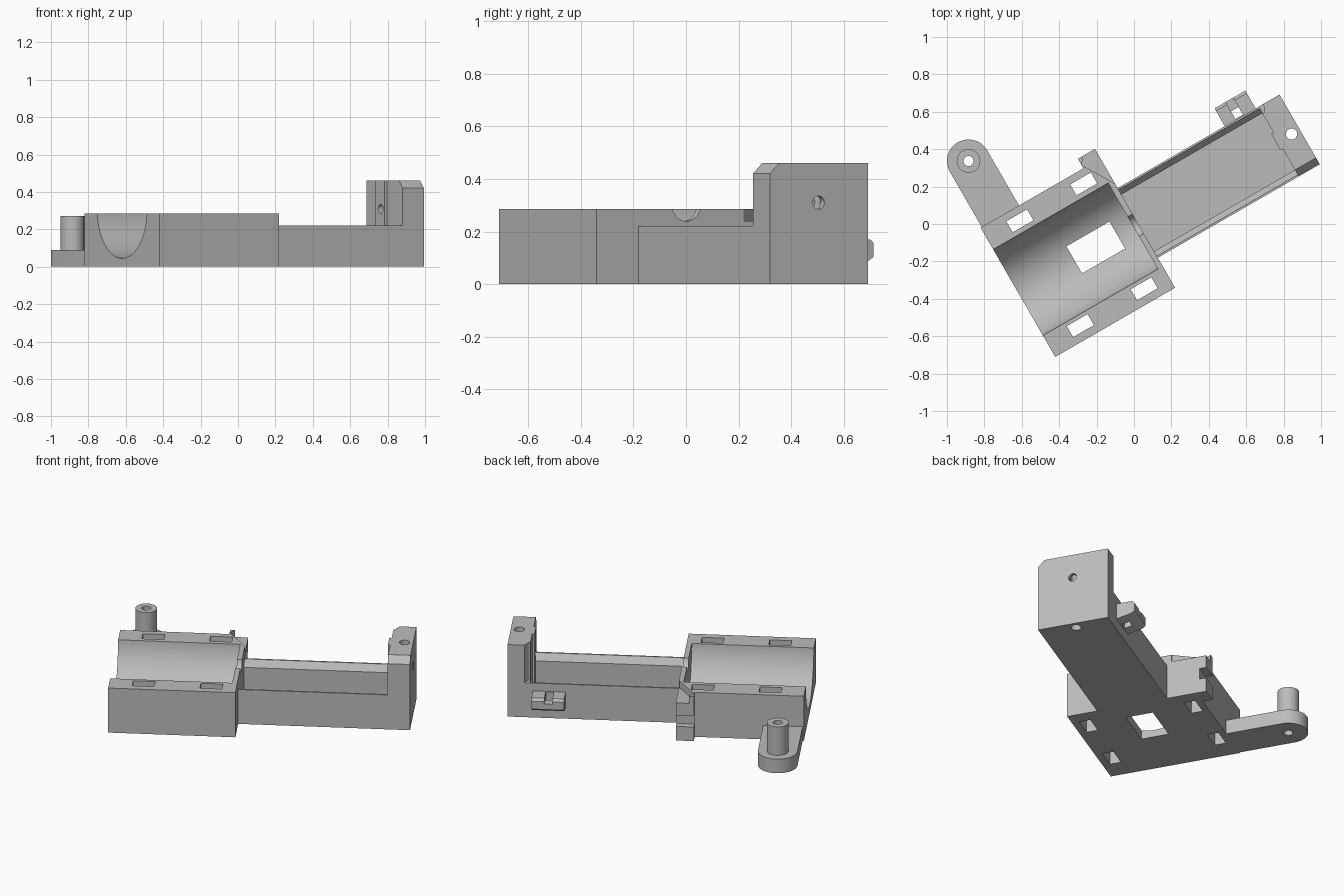
import bpy, bmesh, math

if "Cube" in bpy.data.objects:
    bpy.data.objects.remove(bpy.data.objects["Cube"])

grey = bpy.data.materials.new("plain grey")
grey.use_nodes = True
grey.diffuse_color = (0.5, 0.5, 0.5, 1)
grey.node_tree.nodes["Principled BSDF"].inputs["Base Color"].default_value = (0.5, 0.5, 0.5, 1)

# Everything is laid out along u (length), v (width), z, then turned on the ground
TURN = math.radians(30)
parts = []
PLACE = {"u": lambda a, b, t: (t, a, b),
         "v": lambda a, b, t: (a, t, b),
         "z": lambda a, b, t: (a, b, t)}


def prism(name, pts, axis, lo, hi):
    """Extrude a closed profile along one axis."""
    bm = bmesh.new()
    put = PLACE[axis]
    low = [bm.verts.new(put(a, b, lo)) for a, b in pts]
    high = [bm.verts.new(put(a, b, hi)) for a, b in pts]
    n = len(pts)
    bm.faces.new(low)
    bm.faces.new(high)
    for i in range(n):
        j = (i + 1) % n
        bm.faces.new((low[i], low[j], high[j], high[i]))
    bmesh.ops.recalc_face_normals(bm, faces=bm.faces)
    mesh = bpy.data.meshes.new(name)
    bm.to_mesh(mesh)
    bm.free()
    mesh.materials.append(grey)
    ob = bpy.data.objects.new(name, mesh)
    bpy.context.collection.objects.link(ob)
    return ob


def box(name, u0, u1, v0, v1, z0, z1):
    return prism(name, [(u0, v0), (u1, v0), (u1, v1), (u0, v1)], "z", z0, z1)


def rod(name, a, b, r, axis, lo, hi, n=48):
    ring = [(a + r * math.cos(math.tau * i / n), b + r * math.sin(math.tau * i / n)) for i in range(n)]
    return prism(name, ring, axis, lo, hi)


def part(ob, *cutters):
    """Cut a part with each cutter, then keep it."""
    for c in cutters:
        mod = ob.modifiers.new("cut", "BOOLEAN")
        mod.operation = "DIFFERENCE"
        mod.solver = "EXACT"
        mod.object = c
    bpy.context.view_layer.update()
    mesh = bpy.data.meshes.new_from_object(ob.evaluated_get(bpy.context.evaluated_depsgraph_get()))
    ob.modifiers.clear()
    ob.data = mesh
    parts.append(ob)
    return ob


helpers = []


def cutter(ob):
    ob.hide_render = True
    helpers.append(ob)
    return ob


# Cutters shared between neighbouring parts
corner_cut = cutter(prism("corner_cutter", [(-0.083, 0.41), (0.018, 0.24), (0.05, 0.24),
                                            (0.05, 0.5), (-0.03, 0.5)], "z", 0.24, 0.4))
post_hole = cutter(rod("post_hole_cutter", 0.97, -0.005, 0.03, "z", -0.1, 0.6, 32))
side_hole = cutter(rod("side_hole_cutter", -0.007, 0.31, 0.025, "u", 0.8, 1.1, 32))

# Cradle block: round trough, floor window, strap slots and wire notch
cradle_cuts = [
    cutter(rod("trough_cutter", -0.007, 0.312, 0.267, "u", -0.8, -0.01, 96)),
    cutter(box("window_cutter", -0.373, -0.107, -0.09, 0.077, -0.1, 0.2)),
    cutter(rod("wire_notch_cutter", -0.01, 0.302, 0.063, "u", -0.05, 0.1, 32)),
    corner_cut,
]
for u in (-0.52, -0.126):
    for v in (-0.327, 0.32):
        cradle_cuts.append(cutter(box("strap_slot_cutter", u - 0.064, u + 0.064,
                                      v - 0.034, v + 0.034, -0.1, 0.4)))
part(box("cradle_block", -0.72, 0.02, -0.405, 0.393, 0, 0.285), *cradle_cuts)

# Wire tab on the back of the cradle, with a groove across it
part(box("wire_tab", -0.085, 0.02, 0.393, 0.452, 0, 0.285), corner_cut,
     cutter(box("tab_groove_cutter", -0.2, 0.1, 0.41, 0.5, 0.09, 0.16)))

# Long tray with bevelled inner rims
cavity = [(-0.18, 0.04), (0.17, 0.04), (0.17, 0.18), (0.2, 0.22), (0.2, 0.3),
          (-0.21, 0.3), (-0.21, 0.22), (-0.18, 0.18)]
part(box("tray", 0.02, 1.02, -0.22, 0.21, 0, 0.22),
     cutter(prism("tray_cutter", cavity, "u", 0.0, 0.89)), post_hole)

# End post with one bevelled top edge and one trimmed corner
post_plan = [(0.89, -0.22), (1.02, -0.22), (1.02, 0.21), (0.922, 0.21), (0.9, 0.17), (0.89, 0.165)]
bevel = [(-0.3, 0.42), (-0.22, 0.42), (-0.18, 0.46), (-0.18, 0.55), (-0.3, 0.55)]
part(prism("end_post", post_plan, "z", 0.22, 0.46),
     cutter(prism("post_bevel_cutter", bevel, "u", 0.8, 1.1)), post_hole, side_hole)
part(box("post_rib", 0.876, 0.89, -0.05, 0.05, 0.04, 0.46), side_hole)

# Cable clip on the back of the tray
clip_profile = [(0.21, 0.07), (0.3, 0.09), (0.32, 0.105), (0.32, 0.155), (0.305, 0.17), (0.21, 0.17)]
part(prism("cable_clip", clip_profile, "u", 0.682, 0.872),
     cutter(box("clip_slot_cutter", 0.75, 0.797, 0.215, 0.262, 0, 0.3)),
     cutter(box("clip_groove_cutter", 0.75, 0.797, 0.215, 0.4, 0.14, 0.3)))

# Rounded mounting arm and its hollow standoff
AU, AV, AR = -0.598, 0.734, 0.115
arm_plan = [(AU + AR * math.cos(math.pi * i / 24), AV + AR * math.sin(math.pi * i / 24)) for i in range(25)]
arm_plan += [(AU - AR, 0.393), (AU + AR, 0.393)]
screw_hole = cutter(rod("screw_hole_cutter", AU, AV, 0.027, "z", -0.1, 0.5, 32))
part(prism("mounting_arm", arm_plan, "z", 0, 0.09), screw_hole)
part(rod("standoff", AU, AV, 0.063, "z", 0.09, 0.272), screw_hole)

# Remove helpers, smooth the round faces and turn the model
for h in helpers:
    bpy.data.objects.remove(h)
for ob in parts:
    ob.data.shade_smooth()
    ob.data.set_sharp_from_angle(angle=math.radians(30))
    ob.rotation_euler.z = TURN
